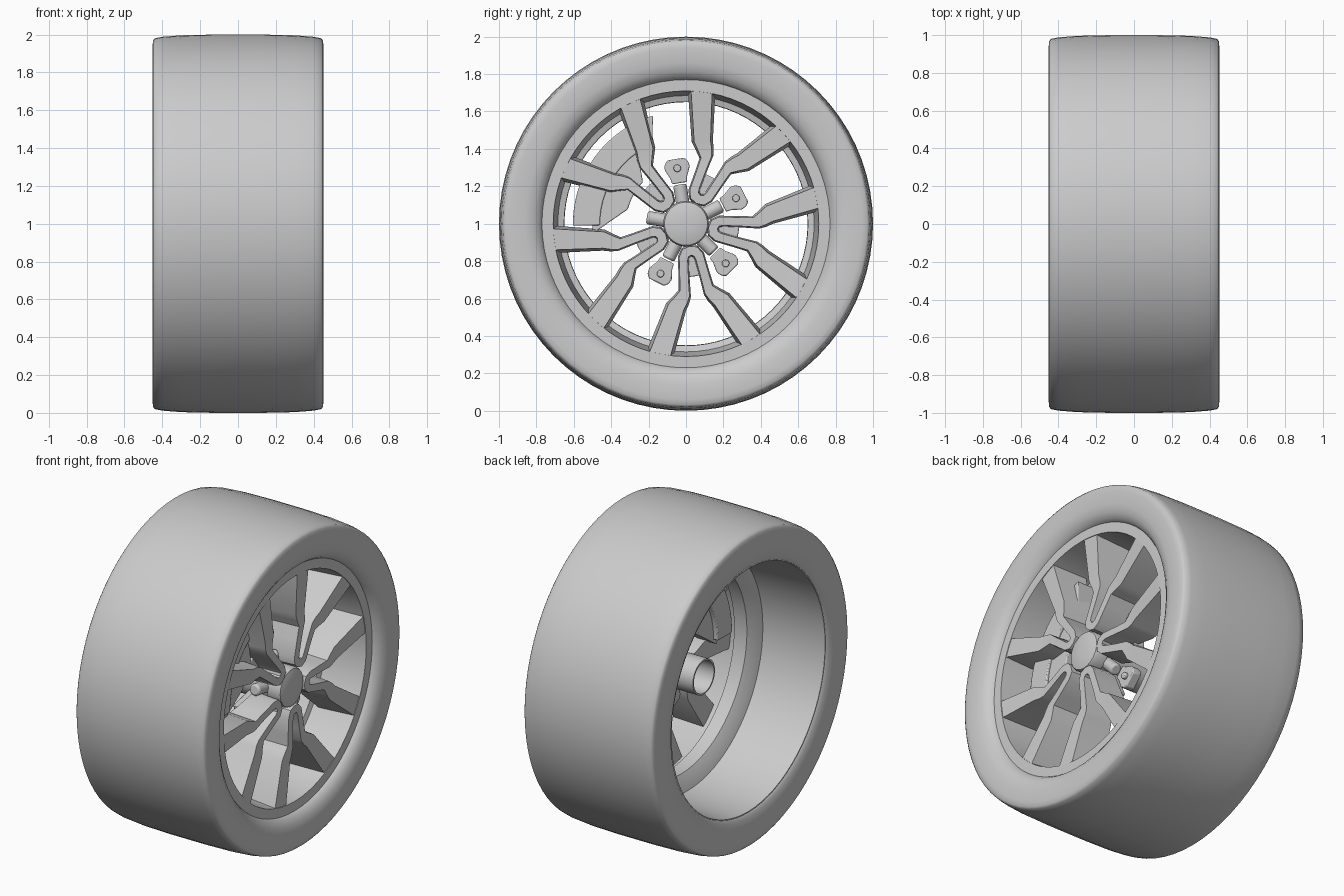
import bpy, bmesh, math
from mathutils import Matrix, Vector

cube = bpy.data.objects.get("Cube")
if cube:
    bpy.data.objects.remove(cube)

grey = bpy.data.materials.new("plain grey")
grey.use_nodes = True
COLOUR = (0.6, 0.6, 0.6, 1)
grey.diffuse_color = COLOUR
grey.node_tree.nodes["Principled BSDF"].inputs["Base Color"].default_value = COLOUR

AXLE = Vector((0, 0, 1))


def point(r, t, x, angle):
    """Radial, sideways and axle distances to a position on the wheel."""
    c, s = math.cos(angle), math.sin(angle)
    return Vector((x, r * c - t * s, r * s + t * c)) + AXLE


def finish(name, bm, smooth=30, bevel=0):
    bmesh.ops.recalc_face_normals(bm, faces=bm.faces)
    mesh = bpy.data.meshes.new(name)
    bm.to_mesh(mesh)
    bm.free()
    mesh.materials.append(grey)
    ob = bpy.data.objects.new(name, mesh)
    bpy.context.collection.objects.link(ob)
    if bevel:
        mod = ob.modifiers.new("Bevel", "BEVEL")
        mod.width, mod.segments, mod.limit_method = bevel, 2, "ANGLE"
    bpy.ops.object.select_all(action="DESELECT")
    ob.select_set(True)
    bpy.context.view_layer.objects.active = ob
    bpy.ops.object.shade_smooth_by_angle(angle=math.radians(smooth))


def lathe(name, profile, closed=True, steps=72, smooth=30):
    """Spin (radius, x) points about the axle."""
    bm = bmesh.new()
    rings = []
    for i in range(steps):
        a = math.tau * i / steps
        rings.append([bm.verts.new(point(r, 0, x, a)) for r, x in profile])
    n = len(profile)
    for i in range(steps):
        p, q = rings[i], rings[(i + 1) % steps]
        for j in range(n if closed else n - 1):
            k = (j + 1) % n
            bm.faces.new((p[j], p[k], q[k], q[j]))
    if not closed:
        for end in (0, -1):
            bm.faces.new([ring[end] for ring in rings])
    finish(name, bm, smooth)


def plate(name, outline, x0, x1, angle, bevel=0.006):
    """Extrude an (r, t) outline along the axle."""
    bm = bmesh.new()
    back = [bm.verts.new(point(r, t, x0, angle)) for r, t in outline]
    front = [bm.verts.new(point(r, t, x1, angle)) for r, t in outline]
    bm.faces.new(back)
    bm.faces.new(front)
    for i in range(len(outline)):
        j = (i + 1) % len(outline)
        bm.faces.new((back[i], back[j], front[j], front[i]))
    finish(name, bm, 30, bevel)


def arc(r, start, end, steps):
    out = []
    for i in range(steps + 1):
        a = math.radians(start + (end - start) * i / steps)
        out.append((r * math.cos(a), r * math.sin(a)))
    return out


def cylinder(name, radius, a, b, sides, bevel):
    bm = bmesh.new()
    d = b - a
    place = Matrix.Translation((a + b) / 2) @ d.to_track_quat("Z", "Y").to_matrix().to_4x4()
    bmesh.ops.create_cone(bm, cap_ends=True, segments=sides, radius1=radius,
                          radius2=radius, depth=d.length, matrix=place)
    finish(name, bm, 30, bevel)


# Tyre with nearly flat tread, rounded shoulders and a recessed front bead
front_bead = [(0.762, 0.37), (0.768, 0.395), (0.785, 0.42), (0.815, 0.44)]
rear_bead = [(0.79, -0.448), (0.772, -0.435)]
half = [(0.86, 0.452), (0.94, 0.452), (0.968, 0.449), (0.98, 0.44), (0.988, 0.40),
        (0.996, 0.30), (1.0, 0.12)]
lathe("tyre", front_bead + half + [(r, -x) for r, x in reversed(half)] + rear_bead, smooth=50)

# Rim: front ring, well, inner ledge and deep rear barrel
lathe("rim", [(0.77, 0.398), (0.71, 0.398), (0.70, 0.29), (0.685, 0.13), (0.652, 0.12),
              (0.65, 0.03), (0.70, 0.0), (0.745, -0.015), (0.765, -0.435), (0.775, -0.435),
              (0.775, 0.38)])

# Forked spokes: (inner r, inner t, outer r, outer t, front x, depth)
stations = [(0.17, 0.0, 0.122, 0.0, 0.38, 0.16), (0.177, 0.015, 0.132, 0.04, 0.38, 0.16),
            (0.195, 0.022, 0.17, 0.064, 0.38, 0.16), (0.30, 0.034, 0.28, 0.078, 0.373, 0.17),
            (0.385, 0.042, 0.35, 0.088, 0.37, 0.18), (0.42, 0.06, 0.378, 0.12, 0.37, 0.185),
            (0.455, 0.085, 0.41, 0.16, 0.373, 0.19), (0.712, 0.205, 0.66, 0.307, 0.396, 0.23)]
full = [(a, -b, c, -d, x, h) for a, b, c, d, x, h in reversed(stations[1:])] + stations
FLARE = 1.3
for k in range(5):
    angle = math.radians(-81 + 72 * k)
    bm = bmesh.new()
    loops = []
    for ri, ti, ro, to, x, h in full:
        mid = Vector(((ri + ro) / 2, (ti + to) / 2))
        inner, outer = Vector((ri, ti)), Vector((ro, to))
        loops.append([bm.verts.new(point(*p, px, angle)) for p, px in (
            (inner, x), (outer, x),
            (mid + (outer - mid) * FLARE, x - h), (mid + (inner - mid) * FLARE, x - h))])
    for p, q in zip(loops, loops[1:]):
        for j in range(4):
            bm.faces.new((p[j], p[j - 1], q[j - 1], q[j]))
    bm.faces.new(loops[0])
    bm.faces.new(loops[-1])
    finish("forked_spoke_%d" % (k + 1), bm, 35)

    # Hub segment behind the fork
    plate("hub_segment_%d" % (k + 1), arc(0.285, -15, 15, 6) + arc(0.11, 15, -15, 4),
          0.16, 0.23, angle)

    # Radial rod between forks
    lug = angle + math.radians(36)
    cylinder("lug_rod_%d" % (k + 1), 0.036, point(0.09, 0, 0.26, lug),
             point(0.212, 0, 0.26, lug), 20, 0.012)

    # Lug plate and stud, left out where the caliper sits
    if k != 3:
        plate("lug_plate_%d" % (k + 1),
              [(0.22, -0.04), (0.25, -0.045), (0.30, -0.068), (0.33, -0.063), (0.35, -0.045),
               (0.35, 0.045), (0.33, 0.063), (0.30, 0.068), (0.25, 0.045), (0.22, 0.04)],
              0.18, 0.24, lug)
        cylinder("stud_%d" % (k + 1), 0.02, point(0.30, 0, 0.23, lug),
                 point(0.30, 0, 0.26, lug), 16, 0.005)

# Hollow axle tube and domed cap
lathe("axle_tube", [(0.10, -0.125), (0.11, -0.125), (0.11, 0.31), (0.10, 0.31)], steps=40)
lathe("hub_cap", [(0.122, 0.29), (0.122, 0.36), (0.115, 0.375), (0.08, 0.385), (0.03, 0.388)],
      closed=False, steps=40)

# Brake caliper: outer shell and inner pad
plate("caliper", arc(0.605, 107, 181, 16) + arc(0.46, 181, 113, 12), 0.10, 0.27, 0)
plate("brake_pad", arc(0.50, 122, 186, 12) + arc(0.32, 166, 136, 6), 0.13, 0.255, 0)
